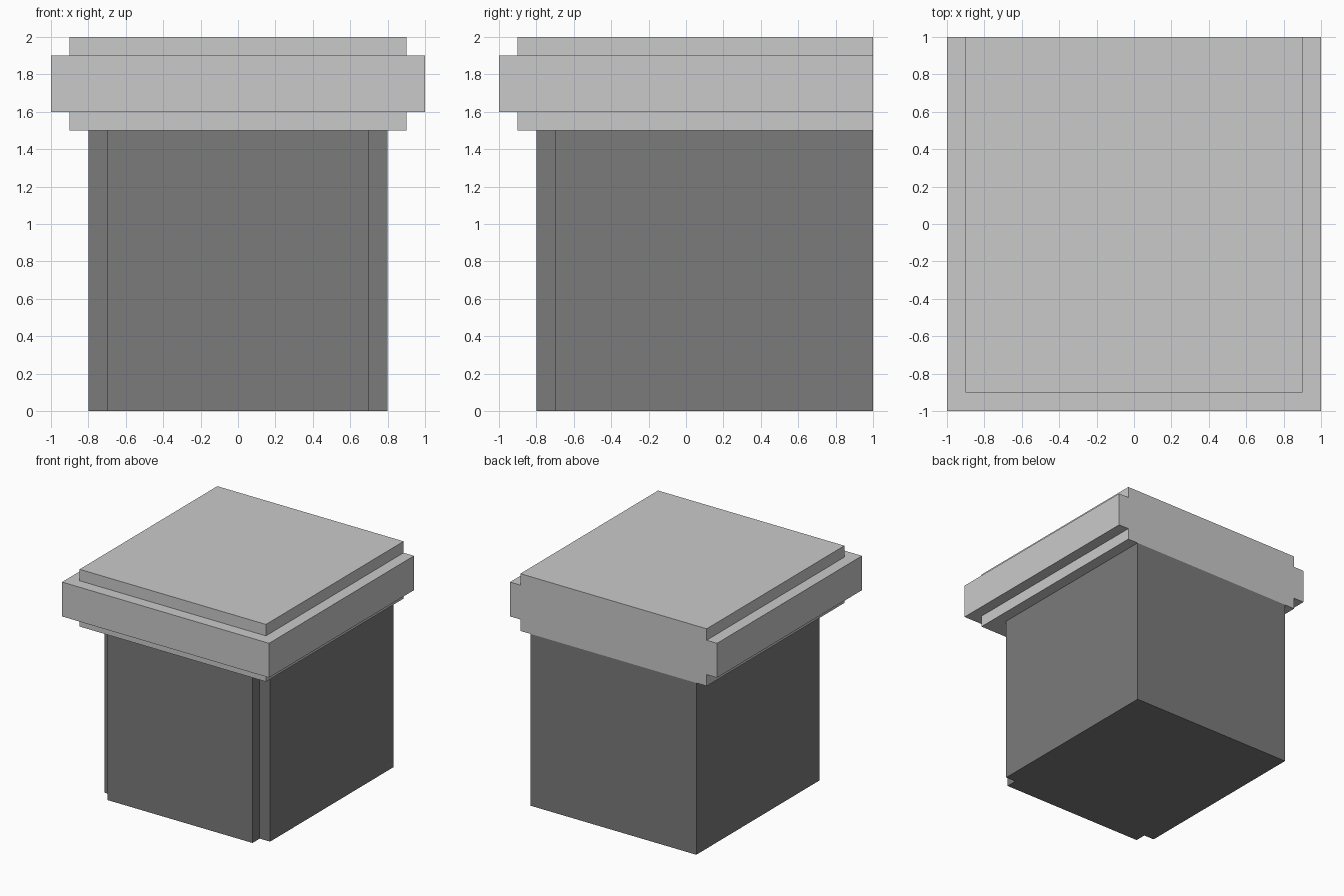
import bpy, bmesh

if "Cube" in bpy.data.objects:
    bpy.data.objects.remove(bpy.data.objects["Cube"])


def material(name, value):
    m = bpy.data.materials.new(name)
    m.diffuse_color = (value, value, value, 1)
    m.use_nodes = True
    m.node_tree.nodes["Principled BSDF"].inputs["Base Color"].default_value = m.diffuse_color
    return m


def add_object(name, bm, mat):
    bmesh.ops.recalc_face_normals(bm, faces=bm.faces[:])
    mesh = bpy.data.meshes.new(name)
    bm.to_mesh(mesh)
    bm.free()
    mesh.materials.append(mat)
    obj = bpy.data.objects.new(name, mesh)
    bpy.context.collection.objects.link(obj)
    return obj


BACK = 1.0
light_grey = material("light grey", 0.59)
dark_grey = material("dark grey", 0.198)

# Pedestal body: notched front corners, flat back, extruded upwards
half = [(0.7, -0.8), (0.7, -0.7), (0.8, -0.7), (0.8, BACK)]
outline = half + [(-x, y) for x, y in reversed(half)]
bm = bmesh.new()
base = bm.faces.new([bm.verts.new((x, y, 0)) for x, y in outline])
top = bmesh.ops.extrude_face_region(bm, geom=[base], use_keep_orig=True)
bmesh.ops.translate(bm, vec=(0, 0, 1.5),
                    verts=[g for g in top["geom"] if isinstance(g, bmesh.types.BMVert)])
add_object("pedestal_body", bm, dark_grey)

# Cap slab: stepped edge profile swept round left, front and right, flat back
profile = [(0.9, 1.5), (0.9, 1.6), (1.0, 1.6), (1.0, 1.9), (0.9, 1.9), (0.9, 2.0)]
bm = bmesh.new()
rings = [[bm.verts.new(p) for p in ((-r, BACK, z), (-r, -r, z), (r, -r, z), (r, BACK, z))]
         for r, z in profile]
for a, b in zip(rings, rings[1:]):
    for i in range(3):
        bm.faces.new((a[i], a[i + 1], b[i + 1], b[i]))
bm.faces.new(rings[0])
bm.faces.new(rings[-1])
bm.faces.new([r[0] for r in rings] + [r[3] for r in reversed(rings)])
add_object("cap_slab", bm, light_grey)
